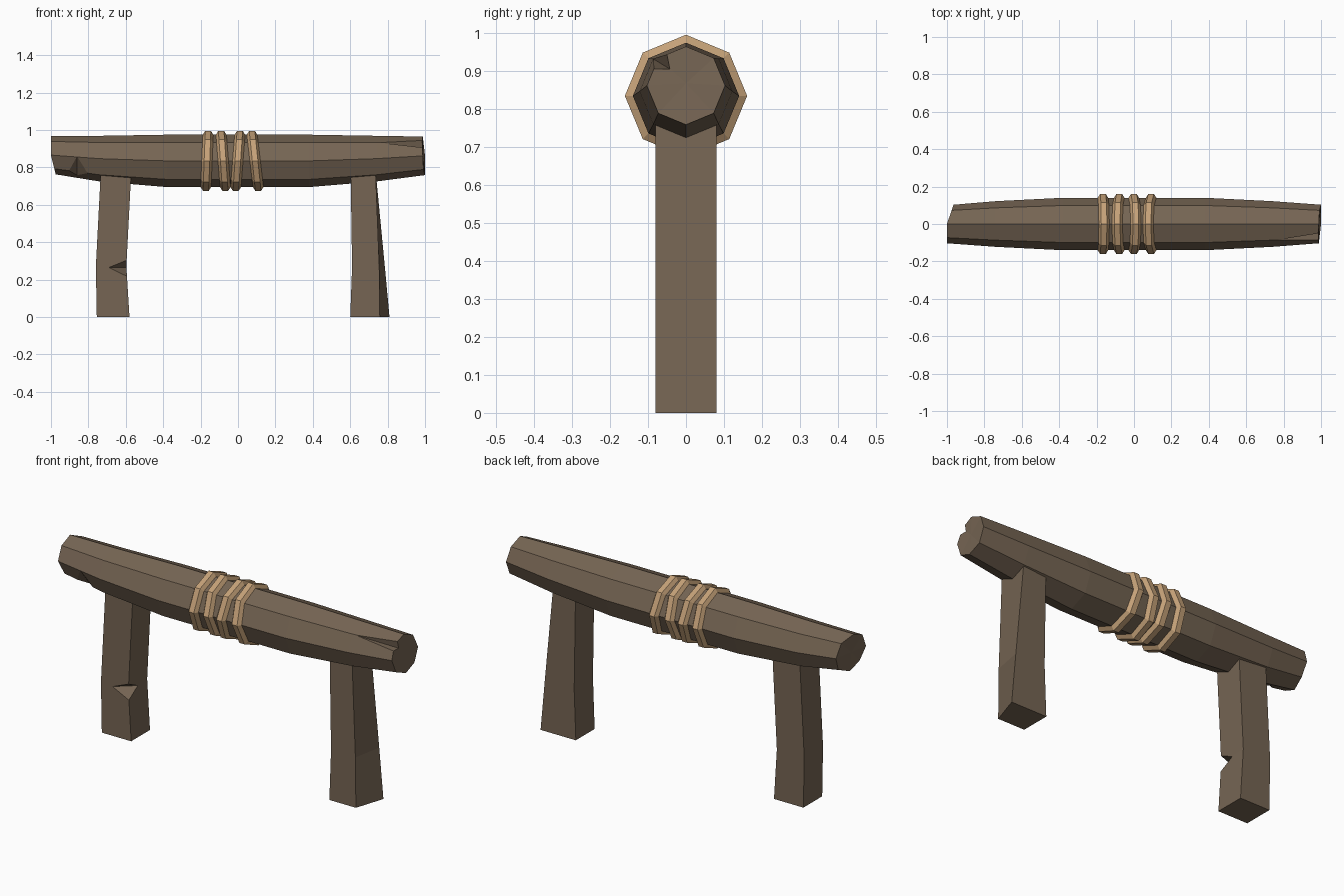
import bpy, bmesh, math
from mathutils import Vector

if "Cube" in bpy.data.objects:
    bpy.data.objects.remove(bpy.data.objects["Cube"])


def material(name, color):
    m = bpy.data.materials.new(name)
    m.diffuse_color = (*color, 1)
    m.use_nodes = True
    m.node_tree.nodes["Principled BSDF"].inputs["Base Color"].default_value = m.diffuse_color
    return m


WOOD = material("weathered wood", (0.18, 0.13, 0.087))
ROPE = material("tan rope", (0.56, 0.36, 0.19))


def finish(bm, name, mat):
    bmesh.ops.recalc_face_normals(bm, faces=bm.faces)
    me = bpy.data.meshes.new(name)
    bm.to_mesh(me)
    bm.free()
    me.materials.append(mat)
    ob = bpy.data.objects.new(name, me)
    bpy.context.collection.objects.link(ob)
    return ob


def loft(name, sections, mat, closed=False, centres=None):
    """Skin rings of points; cap the ends with fans or flat faces unless closed."""
    bm = bmesh.new()
    rings = [[bm.verts.new(p) for p in s] for s in sections]
    n = len(rings[0])
    for a, b in zip(rings, rings[1:] + rings[:1] if closed else rings[1:]):
        for i in range(n):
            j = (i + 1) % n
            bm.faces.new((a[i], a[j], b[j], b[i]))
    if not closed:
        for k, ring in enumerate((rings[0], rings[-1])):
            if centres:
                c = bm.verts.new(centres[k])
                for i in range(n):
                    bm.faces.new((c, ring[i], ring[(i + 1) % n]))
            else:
                bm.faces.new(ring)
    return finish(bm, name, mat)


def chip(target, points):
    """Cut the convex hull of a few points out of the target."""
    bm = bmesh.new()
    for p in points:
        bm.verts.new(p)
    bmesh.ops.convex_hull(bm, input=bm.verts)
    cutter = finish(bm, "chip_cutter", WOOD)
    cutter.hide_render = True
    mod = target.modifiers.new("chip", 'BOOLEAN')
    mod.operation = 'DIFFERENCE'
    mod.solver = 'EXACT'
    mod.object = cutter
    bpy.context.view_layer.objects.active = target
    bpy.ops.object.modifier_apply(modifier=mod.name)
    bpy.data.objects.remove(cutter)


# Octagonal log, fatter in the middle, with ragged ends
sections = []
for x, r, cz in ((-1, .103, .866), (-.74, .122, .847), (-.38, .14, .835),
                 (.38, .14, .835), (.74, .122, .847), (1, .103, .862)):
    ring = []
    for i in range(8):
        a = math.tau * i / 8
        y, z = r * math.cos(a), r * math.sin(a)
        px = x
        if x == -1:
            px += .035 * max(0, math.cos(a)) + .025 * max(0, -math.sin(a))
        elif x == 1:
            px -= .012 * max(0, math.sin(a)) + .012 * max(0, -math.cos(a))
        ring.append((px, y, cz + z))
    sections.append(ring)
log = loft("log", sections, WOOD, centres=((-.985, 0, .868), (.99, 0, .868)))

# Split at the right end and axe bite at the left end
chip(log, [(.73, -.092, .936), (1.05, -.03, .898), (1.05, -.05, 1.0), (1.05, -.17, .90)])
chip(log, [(-.86, -.125, .872), (-1.03, -.13, .76), (-.70, -.13, .735), (-.86, -.02, .74)])


# Square posts: (z, left x, front right x, back right x)
def post(name, rows):
    return loft(name, [[(l, -.08, z), (fr, -.08, z), (br, .08, z), (l, .08, z)]
                       for z, l, fr, br in rows], WOOD)


left_post = post("left_post", ((0, -.755, -.58, -.58), (.27, -.76, -.597, -.597),
                               (.79, -.733, -.57, -.57)))
post("right_post", ((0, .60, .758, .81), (.27, .61, .755, .785), (.79, .602, .735, .735)))
chip(left_post, [(-.63, -.045, .26), (-.585, -.095, .315), (-.585, -.095, .205),
                 (-.70, -.088, .265), (-.585, .01, .265)])

# Four slanted rope wraps: (x at top, x at bottom)
profile = ((-.015, .172), (.015, .172), (.03, .148), (.022, .125), (-.022, .125), (-.03, .148))
for k, (top, bottom) in enumerate(((-.16, -.172), (-.09, -.068), (.01, -.012), (.075, .108))):
    rings = []
    for i in range(8):
        a = math.tau * i / 8
        x = (top + bottom) / 2 + (top - bottom) / 2 * math.sin(a)
        rings.append([(x + dx, (r - .011) * math.cos(a), .835 + (r - .011) * math.sin(a))
                      for dx, r in profile])
    loft(f"rope_wrap_{k + 1}", rings, ROPE, closed=True)
